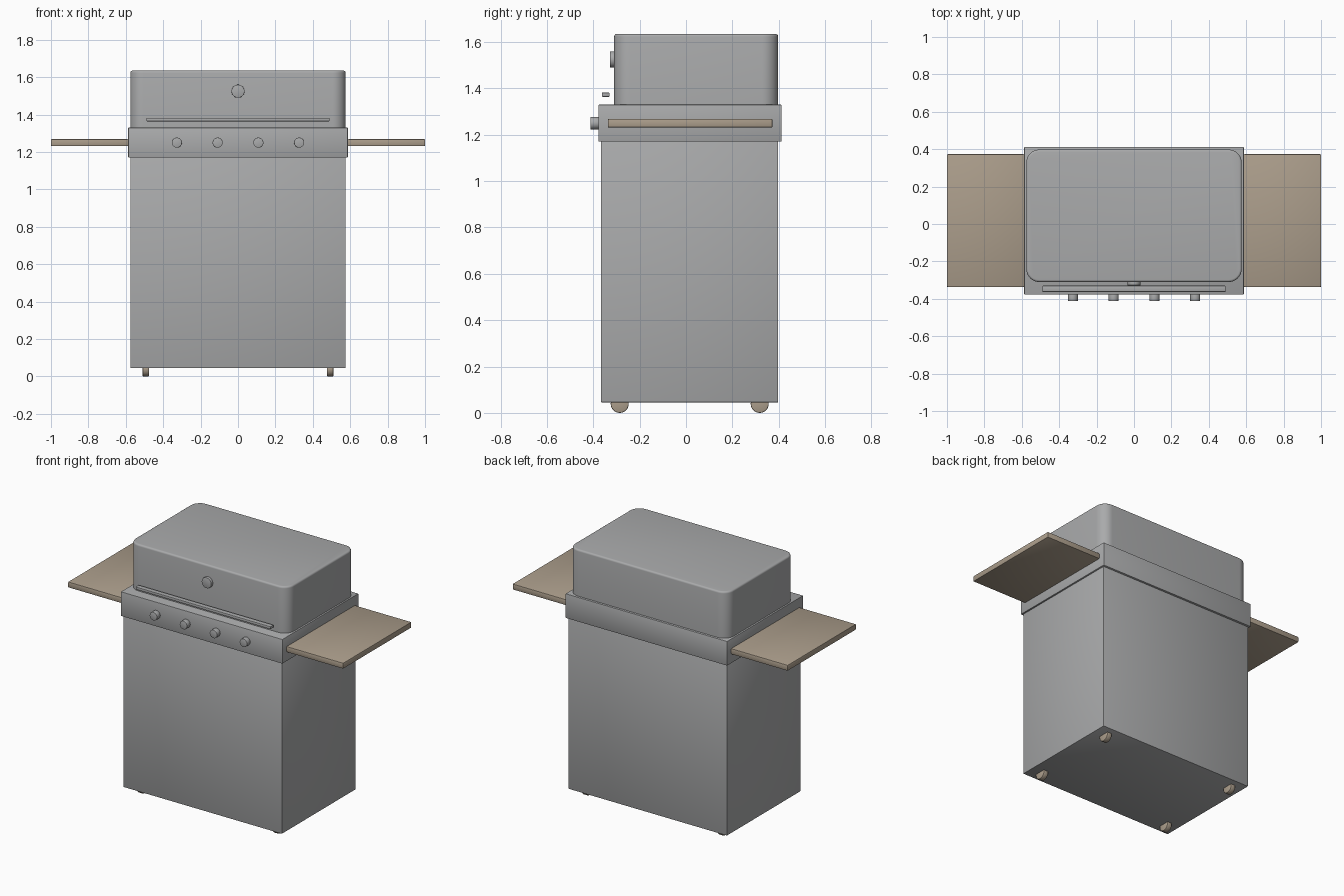
import bpy
import bmesh
import math
from mathutils import Matrix, Vector

cube = bpy.data.objects.get("Cube")
if cube:
    bpy.data.objects.remove(cube, do_unlink=True)


def material(name, color):
    mat = bpy.data.materials.new(name)
    mat.use_nodes = True
    mat.diffuse_color = (*color, 1)
    mat.node_tree.nodes["Principled BSDF"].inputs["Base Color"].default_value = (*color, 1)
    return mat


steel = material("steel grey", (0.40, 0.405, 0.41))
wood = material("tan wood", (0.41, 0.34, 0.26))


def finish(name, bm, mat):
    mesh = bpy.data.meshes.new(name)
    bm.to_mesh(mesh)
    bm.free()
    mesh.materials.append(mat)
    obj = bpy.data.objects.new(name, mesh)
    bpy.context.collection.objects.link(obj)
    bpy.ops.object.select_all(action="DESELECT")
    obj.select_set(True)
    bpy.context.view_layer.objects.active = obj
    bpy.ops.object.shade_smooth_by_angle(angle=math.radians(35))
    return obj


def bevel(bm, edges, width, segments):
    bmesh.ops.bevel(bm, geom=edges, offset=width, segments=segments,
                    profile=0.5, affect="EDGES", clamp_overlap=True)


def box_mesh(low, high):
    low, high = Vector(low), Vector(high)
    bm = bmesh.new()
    bmesh.ops.create_cube(bm, size=1, matrix=Matrix.Translation((low + high) / 2)
                          @ Matrix.Diagonal((*(high - low), 1)))
    return bm


def box(name, low, high, mat, width):
    bm = box_mesh(low, high)
    bevel(bm, bm.edges[:], width, 2)
    return finish(name, bm, mat)


def disc(name, center, radius, depth, axis, mat, width):
    # Cylinder lying along the given axis, with softened rims
    bm = bmesh.new()
    turn = Vector((0, 0, 1)).rotation_difference(Vector(axis)).to_matrix().to_4x4()
    bmesh.ops.create_cone(bm, cap_ends=True, segments=32, radius1=radius, radius2=radius,
                          depth=depth, matrix=Matrix.Translation(center) @ turn)
    rims = [e for e in bm.edges if any(len(f.verts) > 4 for f in e.link_faces)]
    bevel(bm, rims, width, 2)
    return finish(name, bm, mat)


# Cabinet and control band
box("cabinet", (-0.576, -0.367, 0.045), (0.576, 0.398, 1.175), steel, 0.004)
box("control_band", (-0.587, -0.378, 1.17), (0.587, 0.412, 1.33), steel, 0.003)

# Lid: large rounded upright corners, small rounded top rim
bm = box_mesh((-0.576, -0.31, 1.325), (0.576, 0.398, 1.635))
bevel(bm, [e for e in bm.edges if abs(e.verts[0].co.z - e.verts[1].co.z) > 0.1], 0.07, 8)
bevel(bm, [e for e in bm.edges if min(v.co.z for v in e.verts) > 1.63], 0.012, 4)
finish("lid", bm, steel)

# Lid handle and temperature gauge
box("lid_handle", (-0.49, -0.363, 1.364), (0.49, -0.33, 1.382), steel, 0.003)
disc("temperature_gauge", (0, -0.314, 1.525), 0.035, 0.028, (0, -1, 0), steel, 0.002)

# Control knobs
for i in range(4):
    disc(f"knob_{i + 1}", ((i - 1.5) * 0.218, -0.392, 1.25), 0.027, 0.04,
         (0, -1, 0), steel, 0.002)

# Side shelves and wheels
for side, sign in (("left", 1), ("right", -1)):
    inner, outer = sorted((sign * 0.587, sign * 1.0))
    box(f"{side}_shelf", (inner, -0.337, 1.231), (outer, 0.373, 1.269), wood, 0.005)
    for end, y in (("front", -0.286), ("back", 0.318)):
        disc(f"{end}_{side}_wheel", (sign * 0.493, y, 0.039), 0.039, 0.035,
             (1, 0, 0), wood, 0.005)
